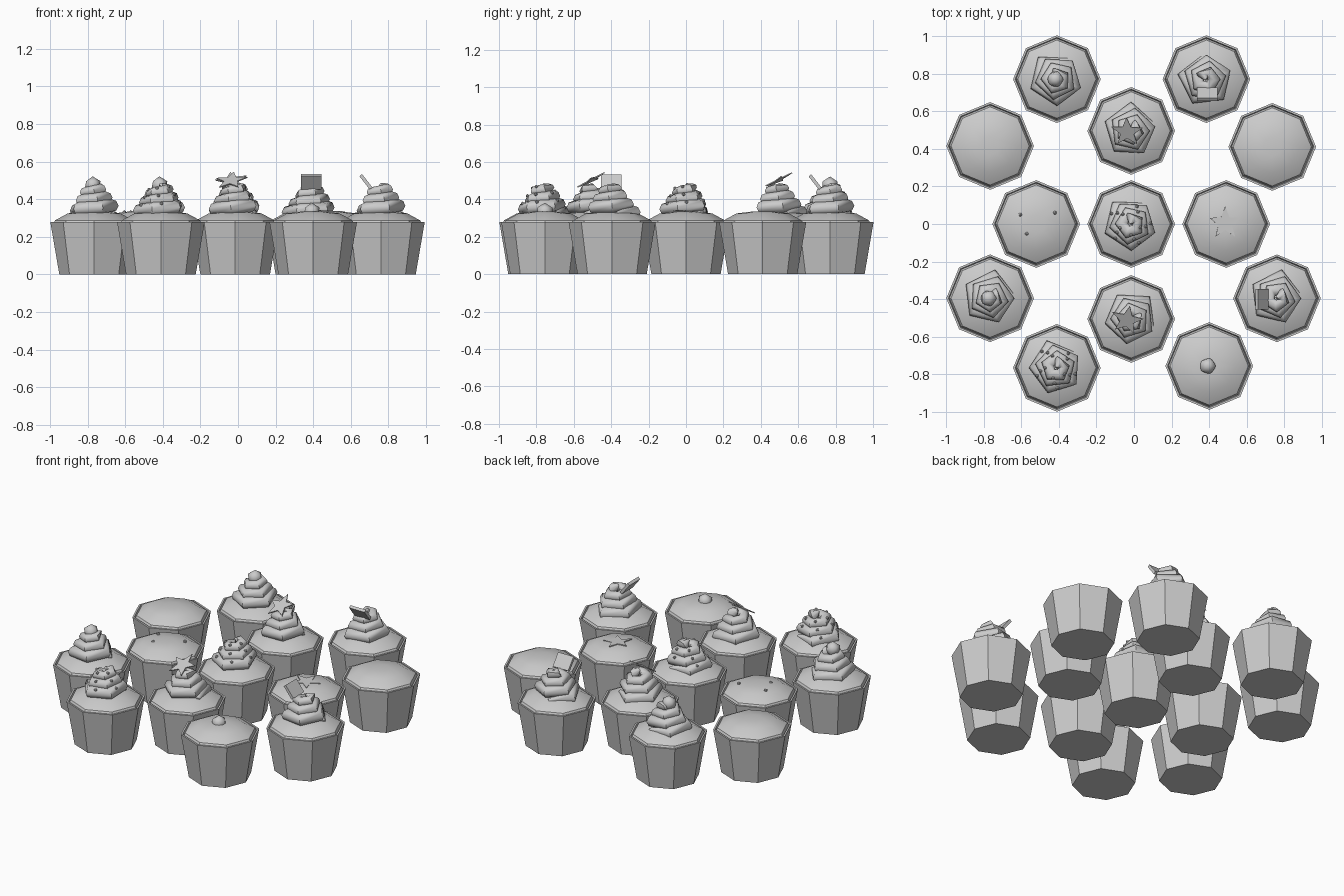
import bpy, bmesh, math
from math import sin, cos, pi, radians
from mathutils import Vector, Matrix

if "Cube" in bpy.data.objects:
    bpy.data.objects.remove(bpy.data.objects["Cube"], do_unlink=True)

GREY = (0.6, 0.6, 0.6, 1)
mat = bpy.data.materials.new("plain grey")
mat.use_nodes = True
mat.diffuse_color = GREY
mat.node_tree.nodes["Principled BSDF"].inputs["Base Color"].default_value = GREY


def finish(bm, name, matrix, smooth=None):
    bmesh.ops.recalc_face_normals(bm, faces=bm.faces)
    mesh = bpy.data.meshes.new(name)
    bm.to_mesh(mesh)
    bm.free()
    mesh.materials.append(mat)
    ob = bpy.data.objects.new(name, mesh)
    bpy.context.collection.objects.link(ob)
    ob.matrix_world = matrix
    if smooth:
        bpy.ops.object.select_all(action='DESELECT')
        ob.select_set(True)
        bpy.context.view_layer.objects.active = ob
        bpy.ops.object.shade_smooth_by_angle(angle=radians(smooth))
    return ob


def skin(bm, rings):
    """Join rings of points into a capped tube."""
    loops = [[bm.verts.new(p) for p in ring] for ring in rings]
    n = len(loops[0])
    for a, b in zip(loops, loops[1:]):
        for i in range(n):
            j = (i + 1) % n
            bm.faces.new((a[i], a[j], b[j], b[i]))
    bm.faces.new(loops[0])
    bm.faces.new(loops[-1])


def lathe(name, profile, matrix, smooth=None, sides=8):
    bm = bmesh.new()
    skin(bm, [[(r * cos(2 * pi * i / sides), r * sin(2 * pi * i / sides), z)
               for i in range(sides)] for r, z in profile])
    finish(bm, name, matrix, smooth)


# Piped frosting: a tapering spiral tube with five corners per turn
TURNS, PER_TURN = 3.3, 5.15
STEPS = int(TURNS * PER_TURN)


def spiral(i):
    t = i / STEPS
    a = 2 * pi * i / PER_TURN
    r = 0.115 - 0.085 * t
    return Vector((r * cos(a), r * sin(a), 0.322 + 0.14 * t))


def tube_radius(i):
    return 0.04 - 0.012 * i / STEPS


def make_swirl(matrix):
    path = [spiral(i) for i in range(STEPS + 1)]
    radii = [tube_radius(i) for i in range(STEPS + 1)]
    radii[0] = 0.012
    # curl the tip into the middle
    path.append(Vector((0, 0, 0.48)))
    radii.append(0.008)
    rings = []
    for i, p in enumerate(path):
        tangent = (path[min(i + 1, len(path) - 1)] - path[max(i - 1, 0)]).normalized()
        side = tangent.cross(Vector((0, 0, 1))).normalized()
        up = side.cross(tangent)
        rings.append([p + radii[i] * (1.15 * cos(k * pi / 4) * side + sin(k * pi / 4) * up)
                      for k in range(8)])
    bm = bmesh.new()
    skin(bm, rings)
    finish(bm, "frosting_swirl", matrix, 50)


def make_ball(name, matrix, radius, smooth=None):
    bm = bmesh.new()
    bmesh.ops.create_icosphere(bm, subdivisions=1, radius=radius)
    finish(bm, name, matrix, smooth)


def make_star(matrix):
    bm = bmesh.new()
    outline = [(r * cos(pi / 2 + k * pi / 5), r * sin(pi / 2 + k * pi / 5))
               for k, r in enumerate([0.088, 0.038] * 5)]
    skin(bm, [[(x, y, z) for x, y in outline] for z in (-0.003, 0.003)])
    finish(bm, "star_topping", matrix)


def make_chocolate(matrix):
    bm = bmesh.new()
    bmesh.ops.create_cube(bm, size=1, matrix=Matrix.Diagonal((0.11, 0.018, 0.09, 1)))
    finish(bm, "chocolate_piece", matrix)


def move(x, y, z=0):
    return Matrix.Translation((x, y, z))


def turn(deg, axis='Z'):
    return Matrix.Rotation(radians(deg), 4, axis)


# Each cake: x, y, swirl angle (None = no swirl), topping
CAKES = [
    (-0.41, 0.77, 60, "cherry"), (0.385, 0.77, 100, "chocolate"),
    (-0.015, 0.495, 20, "star"), (-0.765, 0.415, None, None),
    (0.735, 0.41, None, None), (-0.52, 0, None, "sprinkles"),
    (-0.015, 0, 60, "sprinkles"), (0.49, 0, None, "star"),
    (-0.765, -0.395, 10, "cherry"), (0.76, -0.395, 10, "chocolate"),
    (-0.015, -0.505, -20, "star"), (-0.41, -0.765, 40, "sprinkles"),
    (0.4, -0.755, None, "cherry"),
]

for x, y, angle, topping in CAKES:
    base = move(x, y)
    swirled = angle is not None
    lathe("paper_cup", [(0.185, 0), (0.233, 0.28), (0.222, 0.28), (0.216, 0.265)], base)
    lathe("cake_top", [(0.2, 0.25), (0.217, 0.27), (0.208, 0.288),
                       (0.14, 0.325), (0.05, 0.336)], base, 30)
    if swirled:
        make_swirl(base @ turn(angle))

    if topping == "cherry":
        make_ball("cherry", base @ move(-0.008, 0, 0.475 if swirled else 0.335), 0.047, 50)
    elif topping == "star" and swirled:
        spin = 0 if y > 0 else -12
        make_star(base @ move(-0.022, -0.005, 0.5) @ turn(-15) @ turn(30, 'X') @ turn(spin + 15))
    elif topping == "star":
        make_star(base @ move(-0.005, 0.005, 0.337) @ turn(3, 'Y'))
    elif topping == "chocolate":
        facing = 0 if y > 0 else -90
        make_chocolate(base @ turn(facing) @ move(0.005, -0.08, 0.493) @ turn(38, 'X'))
    elif topping == "sprinkles" and swirled:
        # dots pressed into the outer upper side of the spiral
        for i in range(1, STEPS - 1):
            p = spiral(i + 0.0).lerp(spiral(i + 1), 0.35)
            out = Vector((p.x, p.y, 0)).normalized() * 0.7 + Vector((0, 0, 0.7))
            p += out * tube_radius(i)
            make_ball("sprinkle", base @ turn(angle) @ Matrix.Translation(p), 0.01)
    elif topping == "sprinkles":
        for sx, sy in ((-0.085, 0.05), (0.1, 0.06), (-0.05, -0.052)):
            make_ball("sprinkle", base @ move(sx, sy, 0.331), 0.011)
